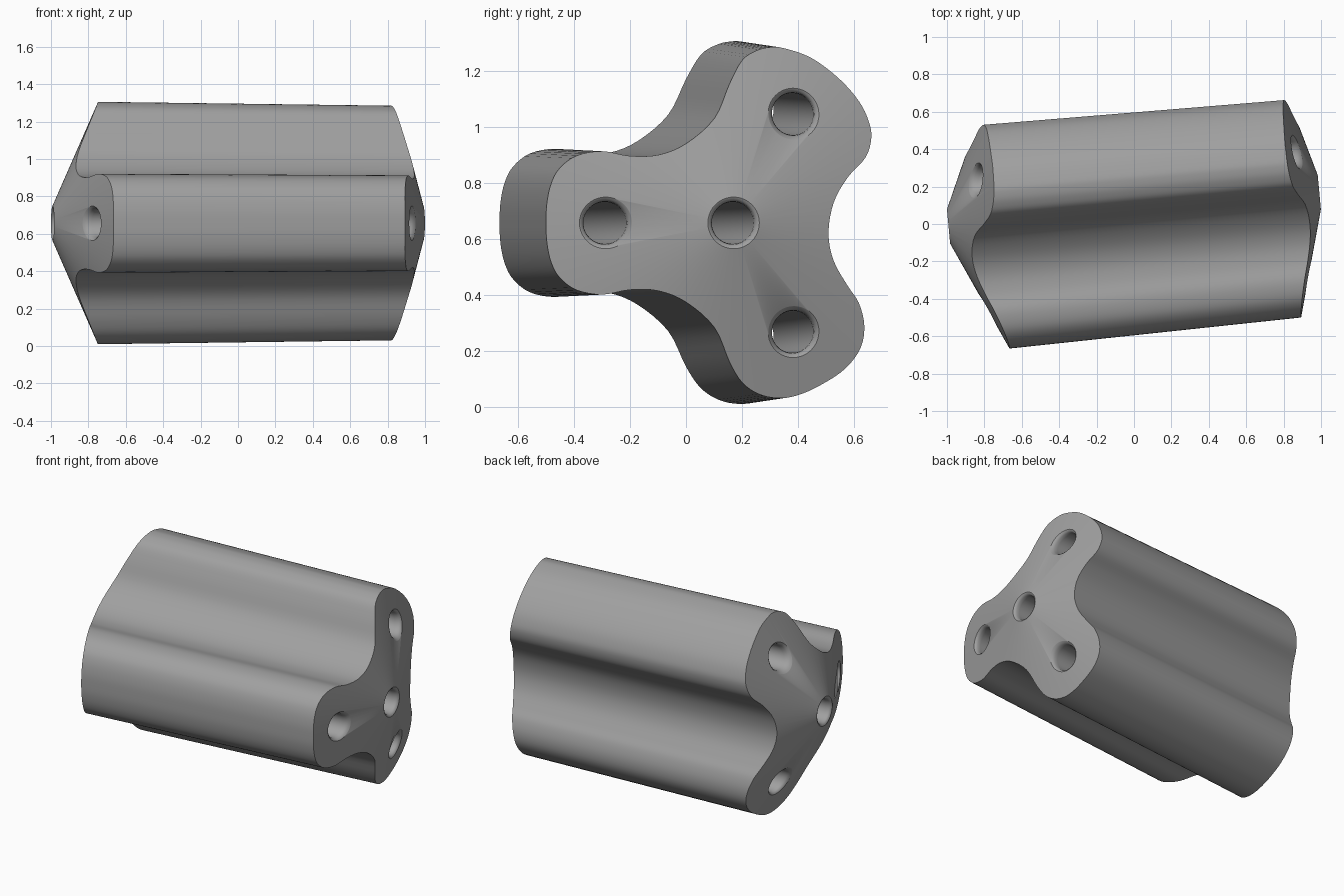
import bpy, bmesh, math
from mathutils import Vector

if "Cube" in bpy.data.objects:
    bpy.data.objects.remove(bpy.data.objects["Cube"])

# Body frame: s runs along the tilted axis, t across it, w is height from the axis
TILT = math.atan(0.0925)
CT, ST = math.cos(TILT), math.sin(TILT)
CENTRE_T, CENTRE_Z = 0.078, 0.656
ENDS = {1: (1.028, 0.28, 1.0), -1: (1.03, 0.45, 1.033)}  # side: apex, cone slope, scale


def place(s, u, w):
    t = u + CENTRE_T
    return Vector((s * CT - t * ST, s * ST + t * CT, CENTRE_Z + w))


def cone_s(side, u, w, depth=0.0):
    apex, slope, _ = ENDS[side]
    return side * (apex - slope * math.hypot(u, w) + depth)


def smooth_loop(pts, n=4):
    """Closed Catmull-Rom curve through the points."""
    out = []
    P = [Vector(p) for p in pts]
    for i in range(len(P)):
        a, b, c, d = (P[(i + k - 1) % len(P)] for k in range(4))
        for j in range(n):
            x = j / n
            out.append(0.5 * (2 * b + (c - a) * x + (2 * a - 5 * b + 4 * c - d) * x * x
                              + (3 * b - a - 3 * c + d) * x ** 3))
    return out


def make_object(name, rings, tips):
    """Skin a list of equal rings and close both ends with fans."""
    bm = bmesh.new()
    loops = [[bm.verts.new(p) for p in r] for r in rings]
    n = len(loops[0])
    for a, b in zip(loops, loops[1:]):
        for i in range(n):
            j = (i + 1) % n
            bm.faces.new((a[i], a[j], b[j], b[i]))
    for ring, tip in ((loops[0], tips[0]), (loops[-1], tips[1])):
        v = bm.verts.new(tip)
        for i in range(n):
            bm.faces.new((ring[i], ring[(i + 1) % n], v))
    bmesh.ops.recalc_face_normals(bm, faces=bm.faces)
    me = bpy.data.meshes.new(name)
    bm.to_mesh(me)
    bm.free()
    ob = bpy.data.objects.new(name, me)
    bpy.context.collection.objects.link(ob)
    return ob


# Three-lobed cross-section: mirrored front lobe and valleys, then the two back lobes
front = [(-.655, .07), (-.64, .14), (-.61, .195), (-.55, .24), (-.46, .256), (-.362, .239),
         (-.262, .243), (-.163, .284), (-.061, .374), (-.004, .497)]
back = [(.043, .58), (.093, .614), (.143, .627), (.194, .624), (.294, .589), (.394, .514),
        (.464, .434), (.498, .364), (.507, .304), (.485, .234), (.42, .164), (.367, .074),
        (.347, -.036), (.367, -.136), (.42, -.226), (.461, -.286), (.482, -.366),
        (.47, -.446), (.415, -.521), (.324, -.581), (.243, -.616), (.173, -.626),
        (.103, -.611), (.043, -.57)]
section = smooth_loop([(-.658, 0)] + front + back + [(u, -w) for u, w in reversed(front)])

# Lobed body with shallow conical ends
rings = []
for side in (-1, 1):
    k = ENDS[side][2]
    rings.append([place(cone_s(side, p.x * k, p.y * k), p.x * k, p.y * k) for p in section])
body = make_object("lobed_body", rings, [place(cone_s(s, 0, 0), 0, 0) for s in (-1, 1)])

grey = bpy.data.materials.new("mid_grey")
grey.diffuse_color = (0.35, 0.35, 0.35, 1)
grey.use_nodes = True
grey.node_tree.nodes["Principled BSDF"].inputs["Base Color"].default_value = grey.diffuse_color
body.data.materials.append(grey)

# Through holes with softened rims: one on the axis, one in each lobe
RIM = [(.1, .08), (.1, .006), (.091, -.001), (.083, -.008), (.077, -.02), (.075, -.04)]
centres = [(0, 0)] + [(.449 * math.cos(a), .449 * math.sin(a))
                      for a in (math.pi, math.pi / 3, -math.pi / 3)]
for i, (cu, cw) in enumerate(centres):
    rings = []
    for side, profile in ((-1, RIM), (1, RIM[::-1])):
        k = ENDS[side][2]
        for r, depth in profile:
            ring = []
            for j in range(40):
                a = math.tau * j / 40
                u, w = cu * k + r * math.cos(a), cw * k + r * math.sin(a)
                ring.append(place(cone_s(side, u, w, depth), u, w))
            rings.append(ring)
    tips = [place(cone_s(s, cu, cw, .1), cu * ENDS[s][2], cw * ENDS[s][2]) for s in (-1, 1)]
    cutter = make_object(f"hole_cutter_{i}", rings, tips)
    cutter.data.materials.append(grey)
    cutter.hide_render = True
    cutter.hide_set(True)
    mod = body.modifiers.new(f"hole_{i}", 'BOOLEAN')
    mod.operation = 'DIFFERENCE'
    mod.solver = 'EXACT'
    mod.object = cutter

# Apply the cuts, remove the cutters and shade smooth with sharp end rims
bpy.context.view_layer.objects.active = body
body.select_set(True)
for mod in list(body.modifiers):
    bpy.ops.object.modifier_apply(modifier=mod.name)
for ob in list(bpy.data.objects):
    if ob != body:
        bpy.data.objects.remove(ob, do_unlink=True)
bpy.ops.object.shade_smooth_by_angle(angle=math.radians(35))
